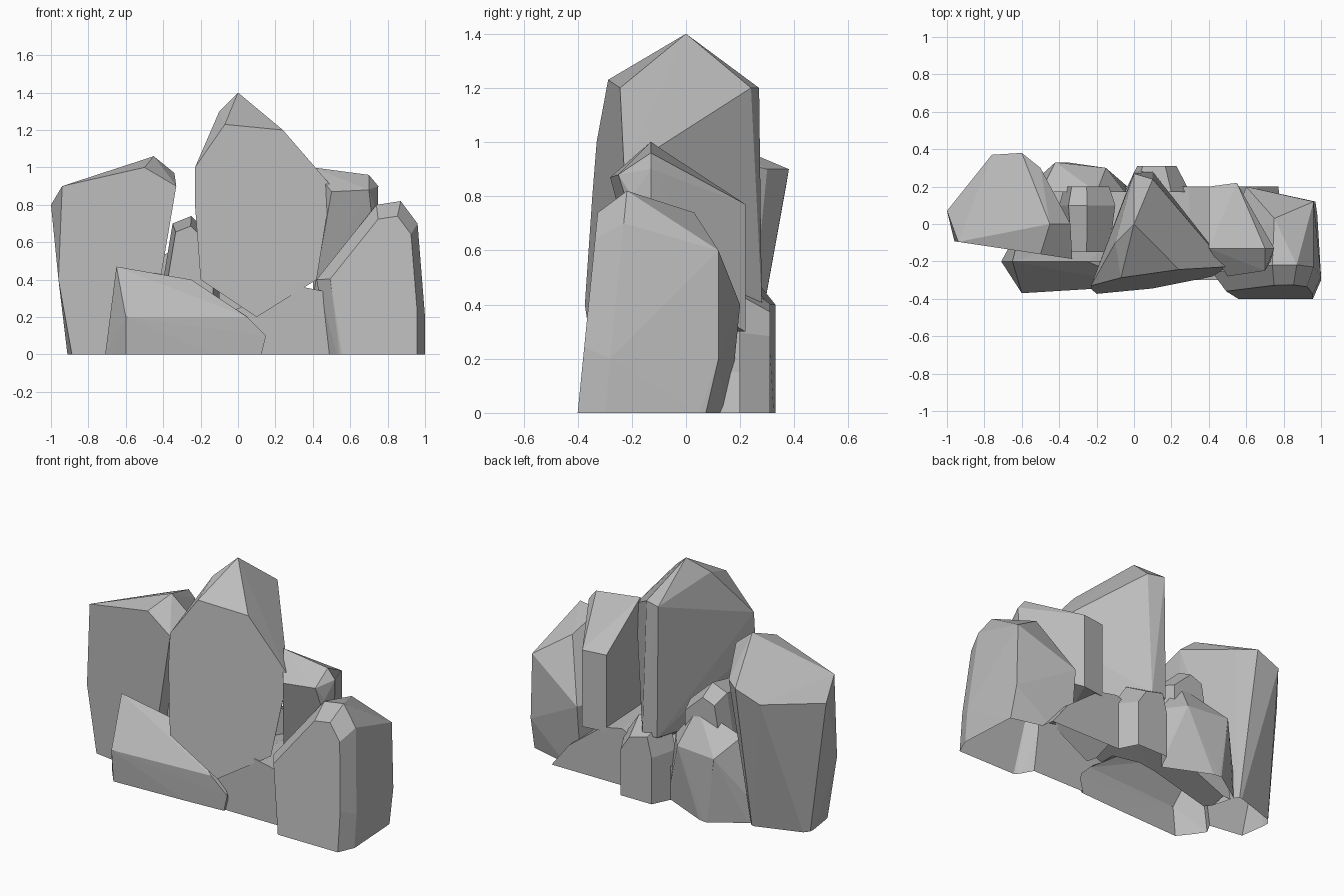
import bpy
import bmesh
from mathutils import Vector

default_cube = bpy.data.objects.get("Cube")
if default_cube:
    bpy.data.objects.remove(default_cube, do_unlink=True)

# One stone grey for the whole cluster
stone = bpy.data.materials.new("stone_grey")
stone.use_nodes = True
grey = (.5, .5, .5, 1)
stone.diffuse_color = grey
stone_shader = stone.node_tree.nodes["Principled BSDF"]
stone_shader.inputs["Base Color"].default_value = grey
stone_shader.inputs["Roughness"].default_value = .9

root_depth = Vector((0, 0, -.1))
rocks = []


def slice_at(depth, size=1, lean=0, skew=0):
    """A cross-section: its depth, scale, tip with height and turn with width."""
    return depth, size, lean, skew


def place_section(outline, section):
    """Shrink the outline around its middle, keeping grounded corners grounded."""
    depth, size, lean, skew = section
    middle = sum((Vector(corner) for corner in outline), Vector((0, 0))) / len(outline)
    for corner in outline:
        x, height = middle.lerp(Vector(corner), size)
        z = height if corner[1] else 0
        yield Vector((x, depth + lean * z + skew * (x - middle.x), z))


def chiselled_rock(name, outline, sections, ridge=()):
    """Wrap a faceted hull around sections and ridge corners, rooted in the ground."""
    corners = [Vector(corner) for corner in ridge]
    for section in sections:
        corners.extend(place_section(outline, section))
    corners.extend([corner + root_depth for corner in corners if corner.z == 0])
    bm = bmesh.new()
    for corner in corners:
        bm.verts.new(corner)
    hull = bmesh.ops.convex_hull(bm, input=bm.verts[:])
    inner = {item for key in ("geom_interior", "geom_unused")
             for item in hull[key] if isinstance(item, bmesh.types.BMVert)}
    bmesh.ops.delete(bm, geom=list(inner), context="VERTS")
    bmesh.ops.recalc_face_normals(bm, faces=bm.faces[:])
    mesh = bpy.data.meshes.new(name)
    bm.to_mesh(mesh)
    bm.free()
    mesh.materials.append(stone)
    rock = bpy.data.objects.new(name, mesh)
    bpy.context.scene.collection.objects.link(rock)
    rocks.append(rock)


def merge_into_shell(name):
    """Fuse all rocks into one skin and slice it open at ground level."""
    shell, *others = rocks
    for other in others:
        union = shell.modifiers.new(other.name, "BOOLEAN")
        union.operation = "UNION"
        union.solver = "EXACT"
        union.object = other
    bpy.context.view_layer.update()
    evaluated = shell.evaluated_get(bpy.context.evaluated_depsgraph_get())
    mesh = bpy.data.meshes.new_from_object(evaluated)
    shell.modifiers.clear()
    shell.data = mesh
    shell.name = mesh.name = name
    for other in others:
        bpy.data.objects.remove(other, do_unlink=True)
    bm = bmesh.new()
    bm.from_mesh(mesh)
    bmesh.ops.bisect_plane(bm, geom=bm.verts[:] + bm.edges[:] + bm.faces[:],
                           plane_co=(0, 0, 0), plane_no=(0, 0, 1), clear_inner=True)
    bm.to_mesh(mesh)
    bm.free()


# Tall central spire, with a thin spine running down its back
chiselled_rock(
    "central_spire",
    outline=[(-.2, .4), (-.23, .8), (-.23, 1), (-.07, 1.23), (.24, 1.2), (.4, 1),
             (.5, .9), (.42, .4), (.1, .2)],
    sections=[slice_at(depth=-.36, lean=.08, skew=.15)],
    ridge=[(0, 0, 1.4), (-.1, -.1, 1.3), (0, .27, 1.2), (.1, .24, 1.2),
           (0, .28, .4), (.1, .28, .4)],
)

# Broad boulder that leans backwards on the -x side
chiselled_rock(
    "leaning_boulder",
    outline=[(-.87, 0), (-.96, .4), (-.94, .9), (-.5, 1), (-.33, .9), (-.4, .5),
             (-.5, 0)],
    sections=[slice_at(depth=-.14, skew=-.15)],
    ridge=[(-1, .07, .8), (-.45, 0, 1.06), (-.34, 0, .97), (-.6, .38, .9),
           (-.76, .37, .84), (-.5, .3, .9), (-.6, .3, .5), (-.9, .1, 0),
           (-.6, .2, 0)],
)

# Shoulder stone beside the spire
chiselled_rock(
    "shoulder_stone",
    outline=[(.4, 1), (.7, .96), (.75, .9), (.74, .5), (.4, .3)],
    sections=[slice_at(depth=-.13)],
    ridge=[(.5, -.28, .87), (.7, -.25, .88), (.73, -.2, .8), (.4, .2, .77),
           (.55, .22, .77), (.4, .2, .3), (.55, .22, .3)],
)

# Blocky boulder at the +x end
chiselled_rock(
    "end_boulder",
    outline=[(.74, .8), (.87, .82), (.96, .7), (1, .2), (1, 0), (.5, 0), (.42, .4)],
    sections=[slice_at(depth=-.4, size=.8, lean=.1), slice_at(depth=-.3, lean=.1)],
    ridge=[(.96, .12, .6), (.97, .12, .2), (.98, .05, 0), (.6, .15, 0),
           (.75, .03, .74), (.6, .2, .4)],
)

# Low slab jutting out at the front
chiselled_rock(
    "front_slab",
    outline=[(-.71, 0), (-.65, .47), (-.25, .4), (.05, .2), (.1, 0)],
    sections=[slice_at(depth=-.2)],
    ridge=[(-.6, -.37, .2), (-.6, -.34, 0), (.05, -.33, .2), (.15, -.32, .1),
           (.1, -.31, 0), (-.6, 0, 0), (0, 0, 0)],
)

# Wedge filling the gap between boulder and spire
chiselled_rock(
    "gap_stone",
    outline=[(-.4, .4), (-.35, .7), (-.25, .74), (-.1, .6), (-.1, .2), (-.4, .2)],
    sections=[slice_at(depth=-.15, size=.8), slice_at(depth=.1),
              slice_at(depth=.2, size=.8)],
)

# Rounded lumps along the back
chiselled_rock(
    "back_lump_wide",
    outline=[(-.6, .1), (-.5, .5), (-.2, .6), (-.05, .4), (0, 0), (-.6, 0)],
    sections=[slice_at(depth=.17)],
    ridge=[(-.36, .33, 0), (-.42, .33, .4), (-.15, .3, .4)],
)
chiselled_rock(
    "back_lump_small",
    outline=[(0, .5), (.2, .45), (.3, .3), (.3, 0), (-.05, 0), (-.05, .3)],
    sections=[slice_at(depth=.17), slice_at(depth=.31, size=.6)],
)

# Foot tying all the stones together at the ground
chiselled_rock(
    "ground_foot",
    outline=[(-.6, 0), (-.2, .05), (.3, .37), (.45, .34), (.7, .15), (.83, 0)],
    sections=[slice_at(depth=-.3), slice_at(depth=.2, size=.9)],
)

merge_into_shell("rock_cluster")
